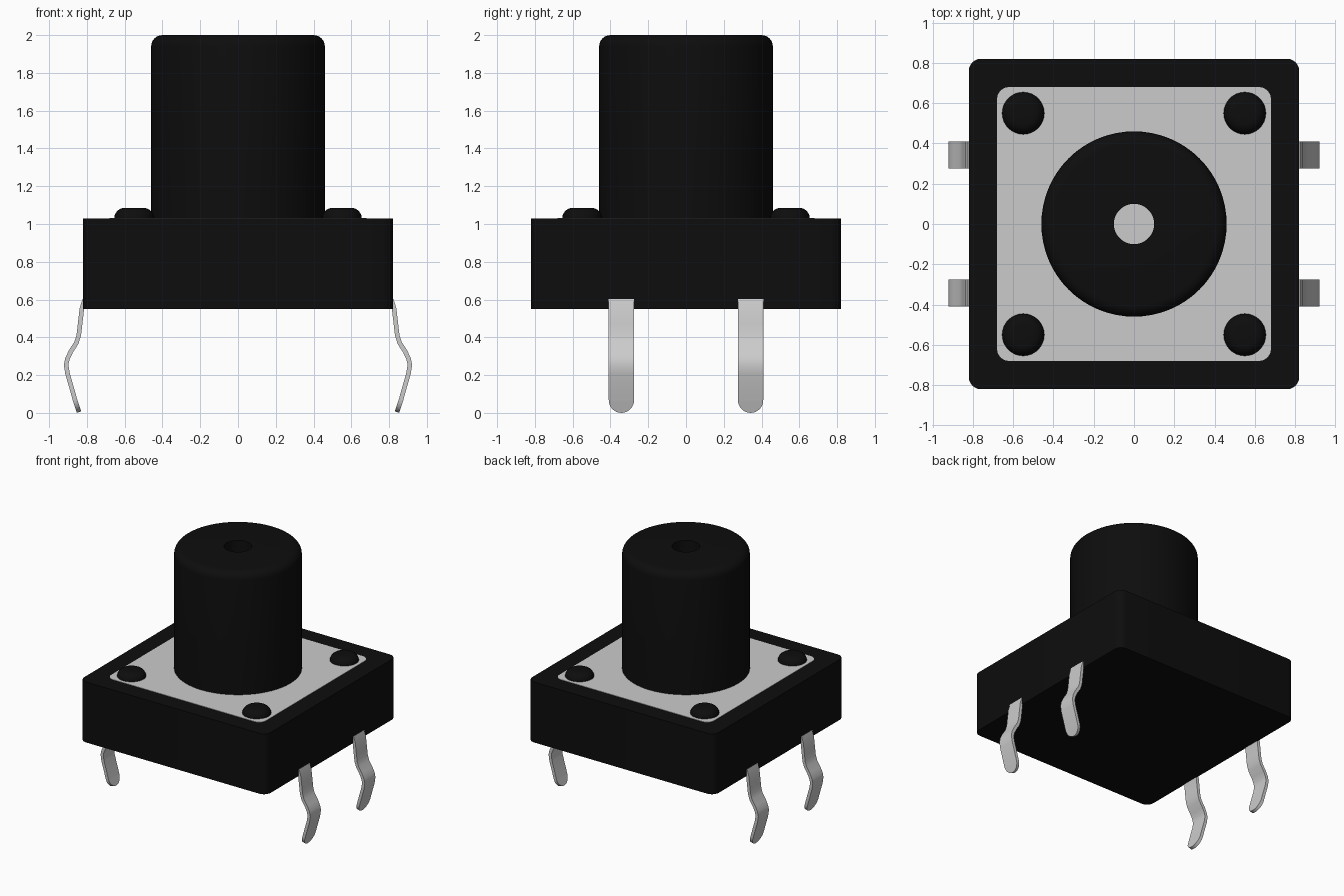
import bpy
import bmesh
import math
from mathutils import Vector

cube = bpy.data.objects.get("Cube")
if cube:
    bpy.data.objects.remove(cube, do_unlink=True)


def material(name, rgb):
    m = bpy.data.materials.new(name)
    m.use_nodes = True
    m.diffuse_color = (*rgb, 1)
    m.node_tree.nodes["Principled BSDF"].inputs["Base Color"].default_value = (*rgb, 1)
    return m


black = material("black plastic", (0.004, 0.004, 0.004))
metal = material("light grey metal", (0.6, 0.6, 0.6))


def finish(name, bm, mat, angle=35):
    bmesh.ops.recalc_face_normals(bm, faces=bm.faces)
    mesh = bpy.data.meshes.new(name)
    bm.to_mesh(mesh)
    bm.free()
    obj = bpy.data.objects.new(name, mesh)
    bpy.context.collection.objects.link(obj)
    mesh.materials.append(mat)
    bpy.ops.object.select_all(action="DESELECT")
    obj.select_set(True)
    bpy.context.view_layer.objects.active = obj
    bpy.ops.object.shade_smooth_by_angle(angle=math.radians(angle))
    return obj


def rounded_slab(name, half, radius, z0, z1, mat):
    """Square slab with rounded vertical corners."""
    bm = bmesh.new()
    bmesh.ops.create_cube(bm, size=1)
    for v in bm.verts:
        v.co = (v.co.x * 2 * half, v.co.y * 2 * half, z1 if v.co.z > 0 else z0)
    uprights = [e for e in bm.edges if abs(e.verts[0].co.z - e.verts[1].co.z) > 1e-4]
    bmesh.ops.bevel(bm, geom=uprights, offset=radius, segments=6, profile=0.5, affect="EDGES")
    return finish(name, bm, mat)


def lathe(name, profile, mat, centre=(0, 0), steps=64):
    """Spin a (radius, z) profile around the vertical axis."""
    bm = bmesh.new()
    verts = [bm.verts.new((r, 0, z)) for r, z in profile]
    edges = [bm.edges.new(pair) for pair in zip(verts, verts[1:])]
    bmesh.ops.spin(bm, geom=verts + edges, cent=(0, 0, 0), axis=(0, 0, 1),
                   angle=math.tau, steps=steps, use_duplicate=False)
    bmesh.ops.remove_doubles(bm, verts=bm.verts, dist=1e-5)
    bmesh.ops.translate(bm, verts=bm.verts, vec=(*centre, 0))
    return finish(name, bm, mat)


def fillet(radius, z, size, steps=6):
    """Quarter-round shoulder, from the flat top to the side."""
    turns = [math.pi / 2 * i / steps for i in range(steps + 1)]
    return [(radius - size + size * math.sin(a), z - size + size * math.cos(a)) for a in turns]


# Housing and cover plate
TOP = 1.03
rounded_slab("housing", 0.82, 0.06, 0.55, TOP, black)
rounded_slab("cover_plate", 0.68, 0.06, TOP - 0.02, TOP + 0.003, metal)

# Plunger with a central bore reaching down to the plate
lathe("plunger", [(0.1, TOP), (0.1, 2.0)] + fillet(0.46, 2.0, 0.06) + [(0.46, TOP)], black)

# Leg centre line as (x, z), ending in a straight run to a round tip
LEG = [(0.812, 0.6), (0.827, 0.55), (0.836, 0.47), (0.843, 0.41), (0.856, 0.37),
       (0.885, 0.325), (0.903, 0.287), (0.91, 0.255), (0.903, 0.21), (0.88, 0.13)]
HALF, THICK, TIP = 0.067, 0.024, 0.004


def leg(name, sx, y):
    stations = [(x, z, HALF) for x, z in LEG]
    for i in range(9):
        a = math.radians(88) * i / 8
        z = TIP + HALF * (1 - math.sin(a))
        stations.append((0.84 + z / 3, z, HALF * math.cos(a)))
    bm = bmesh.new()
    rings = []
    for i, (x, z, w) in enumerate(stations):
        before, after = stations[max(i - 1, 0)], stations[min(i + 1, len(stations) - 1)]
        normal = Vector((before[1] - after[1], after[0] - before[0])).normalized() * THICK / 2
        rings.append([bm.verts.new((sx * (x + s * normal.x), y + t * w, z + s * normal.y))
                      for s, t in ((1, 1), (1, -1), (-1, -1), (-1, 1))])
    for a, b in zip(rings, rings[1:]):
        for k in range(4):
            n = (k + 1) % 4
            bm.faces.new((a[k], a[n], b[n], b[k]))
    bm.faces.new(rings[0])
    bm.faces.new(rings[-1])
    finish(name, bm, metal)


# Four corner studs and four legs
for sx, side in ((1, "left"), (-1, "right")):
    for sy, end in ((-1, "front"), (1, "back")):
        lathe(f"stud_{end}_{side}", [(0, 1.085)] + fillet(0.105, 1.085, 0.054) + [(0.105, TOP)],
              black, (sx * 0.55, sy * 0.55), 32)
        leg(f"leg_{end}_{side}", sx, sy * 0.342)
